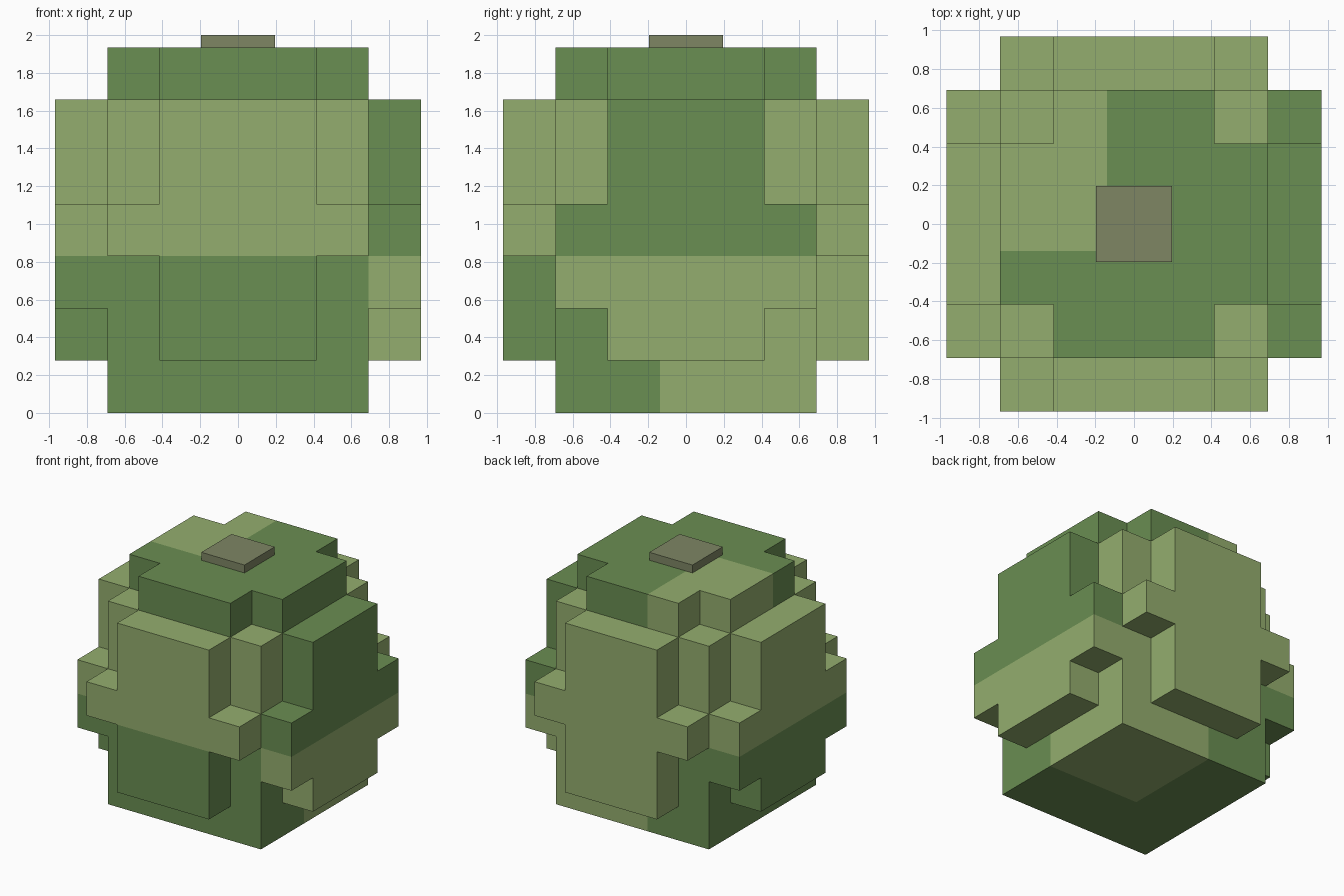
import bpy, bmesh
from mathutils import Vector

if "Cube" in bpy.data.objects:
    bpy.data.objects.remove(bpy.data.objects["Cube"])

N = 7                      # blocks per side
S = 1.9355 / N             # block size
LIGHT, DARK, STEM = 0, 1, 2


def material(name, rgb):
    def lin(c):
        c /= 255
        return c / 12.92 if c <= 0.04045 else ((c + 0.055) / 1.055) ** 2.4
    m = bpy.data.materials.new(name)
    m.diffuse_color = (*[lin(c) for c in rgb], 1)
    m.use_nodes = True
    m.node_tree.nodes["Principled BSDF"].inputs["Base Color"].default_value = m.diffuse_color
    return m


mats = [material("light_green", (148, 174, 110)),
        material("dark_green", (106, 142, 82)),
        material("stem_brown", (126, 134, 100))]


def cells(i, j, k):
    """All block cells in inclusive index ranges."""
    return {(a, b, c) for a in range(i[0], i[1] + 1)
            for b in range(j[0], j[1] + 1) for c in range(k[0], k[1] + 1)}


def upper(top, bottom):
    return lambda c: top if c[2] >= 3 else bottom


def core_colour(c):
    # lower half: one light patch at the back right corner
    return LIGHT if c[2] >= 3 or (c[0] >= 3 and c[1] >= 3) else DARK


def cap_colour(c):
    return LIGHT if c[0] < 3 and c[1] >= 3 else DARK


def facing(j):    # front/back panel: one wide row
    return cells((2, 4), (j, j), (1, 5)) | cells((1, 5), (j, j), (3, 3))


def siding(i):    # left/right panel: two wide rows
    return cells((i, i), (2, 4), (1, 5)) | cells((i, i), (1, 5), (2, 3))


parts = {
    "core": (cells((1, 5), (1, 5), (0, 5)), core_colour),
    "cap": (cells((1, 5), (2, 4), (6, 6)) | cells((2, 4), (1, 5), (6, 6)), cap_colour),
    "front_panel": (facing(0), upper(LIGHT, DARK)),
    "back_panel": (facing(6), upper(LIGHT, LIGHT)),
    "left_panel": (siding(0), upper(LIGHT, DARK)),
    "right_panel": (siding(6), upper(DARK, LIGHT)),
}
solid = set().union(*[p[0] for p in parts.values()])


def finish(name, bm):
    me = bpy.data.meshes.new(name)
    bm.to_mesh(me)
    bm.free()
    for m in mats:
        me.materials.append(m)
    bpy.context.collection.objects.link(bpy.data.objects.new(name, me))


# Skin each part only where no neighbouring block covers it
for name, (blocks, colour) in parts.items():
    bm = bmesh.new()
    for c in sorted(blocks):
        for axis in range(3):
            for side in (0, 1):
                n = list(c)
                n[axis] += 2 * side - 1
                if tuple(n) in solid:
                    continue
                ring = []
                for u, v in ((0, 0), (1, 0), (1, 1), (0, 1)):
                    p = list(c)
                    p[axis] += side
                    p[(axis + 1) % 3] += u
                    p[(axis + 2) % 3] += v
                    ring.append(bm.verts.new(((p[0] - N / 2) * S, (p[1] - N / 2) * S, p[2] * S)))
                f = bm.faces.new(ring if side else ring[::-1])
                f.material_index = colour(c)
    bmesh.ops.remove_doubles(bm, verts=bm.verts[:], dist=1e-4)
    bmesh.ops.dissolve_limit(bm, angle_limit=0.02, verts=bm.verts[:],
                             edges=bm.edges[:], delimit={'MATERIAL'})
    finish(name, bm)

# Stem stub on top
bm = bmesh.new()
bmesh.ops.create_cube(bm, size=1)
bmesh.ops.scale(bm, vec=(0.39, 0.39, 2 - N * S), verts=bm.verts)
bmesh.ops.translate(bm, vec=Vector((0, 0, 1 + N * S / 2)), verts=bm.verts)
for f in bm.faces:
    f.material_index = STEM
finish("stem", bm)
